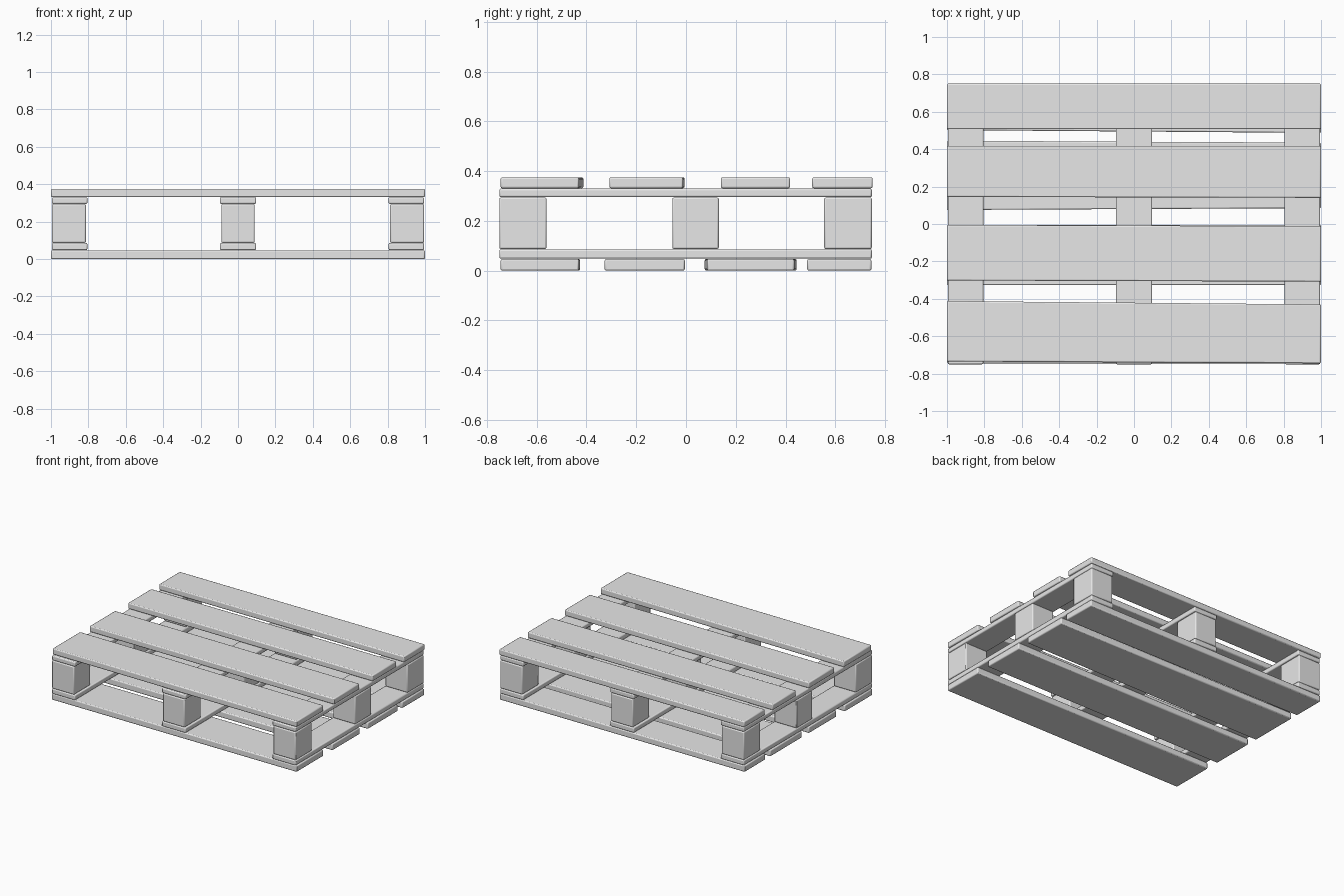
import bpy
import bmesh

cube = bpy.data.objects.get("Cube")
if cube:
    bpy.data.objects.remove(cube, do_unlink=True)

wood = bpy.data.materials.new("plain_grey")
wood.use_nodes = True
grey = (0.8, 0.8, 0.8, 1.0)
wood.diffuse_color = grey
wood.node_tree.nodes["Principled BSDF"].inputs["Base Color"].default_value = grey


def board(name, x0, x1, left, right, z0, z1, soft=0.007):
    """Box whose (front, back) y edges may differ between its two x ends."""
    bm = bmesh.new()
    rings = []
    for x, (front, back) in ((x0, left), (x1, right)):
        corners = ((front, z0), (back, z0), (back, z1), (front, z1))
        rings.append([bm.verts.new((x, y, z)) for y, z in corners])
    a, b = rings
    bm.faces.new(a)
    bm.faces.new(b[::-1])
    for i in range(4):
        j = (i + 1) % 4
        bm.faces.new((a[i], b[i], b[j], a[j]))
    bmesh.ops.recalc_face_normals(bm, faces=bm.faces)
    mesh = bpy.data.meshes.new(name)
    bm.to_mesh(mesh)
    bm.free()
    mesh.materials.append(wood)
    obj = bpy.data.objects.new(name, mesh)
    bpy.context.collection.objects.link(obj)
    # Softened edges
    bevel = obj.modifiers.new("soft_edges", "BEVEL")
    bevel.width = soft
    bevel.segments = 2
    bpy.ops.object.select_all(action="DESELECT")
    obj.select_set(True)
    bpy.context.view_layer.objects.active = obj
    bpy.ops.object.shade_smooth_by_angle()
    return obj


# Deck planks, slightly uneven: (front, back) at each end
top_planks = (
    ((-0.735, -0.412), (-0.745, -0.43)),
    ((-0.302, -0.005), (-0.308, -0.012)),
    ((0.145, 0.418), (0.14, 0.418)),
    ((0.507, 0.75), (0.507, 0.75)),
)
for i, (left, right) in enumerate(top_planks, 1):
    board(f"top_plank_{i}", -1, 1, left, right, 0.331, 0.375)

# Base planks
bottom_planks = (
    ((-0.745, -0.425), (-0.745, -0.43)),
    ((-0.327, -0.005), (-0.327, -0.005)),
    ((0.075, 0.445), (0.085, 0.435)),
    ((0.502, 0.745), (0.487, 0.745)),
)
for i, (left, right) in enumerate(bottom_planks, 1):
    board(f"bottom_plank_{i}", -1, 1, left, right, 0, 0.047)

# Three columns, each with two stringers and three blocks
columns = {"right": (-0.995, -0.805), "middle": (-0.097, 0.097), "left": (0.805, 0.995)}
rows = {"front": (-0.75, -0.56), "centre": (-0.055, 0.132), "back": (0.555, 0.747)}
for side, (x0, x1) in columns.items():
    span = (-0.75, 0.747)
    board(f"{side}_lower_stringer", x0, x1, span, span, 0.048, 0.086)
    board(f"{side}_upper_stringer", x0, x1, span, span, 0.295, 0.33)
    inset0 = 0 if side == "right" else 0.008
    inset1 = 0 if side == "left" else 0.008
    for row, ys in rows.items():
        board(f"{side}_{row}_block", x0 + inset0, x1 - inset1, ys, ys, 0.087, 0.294)
